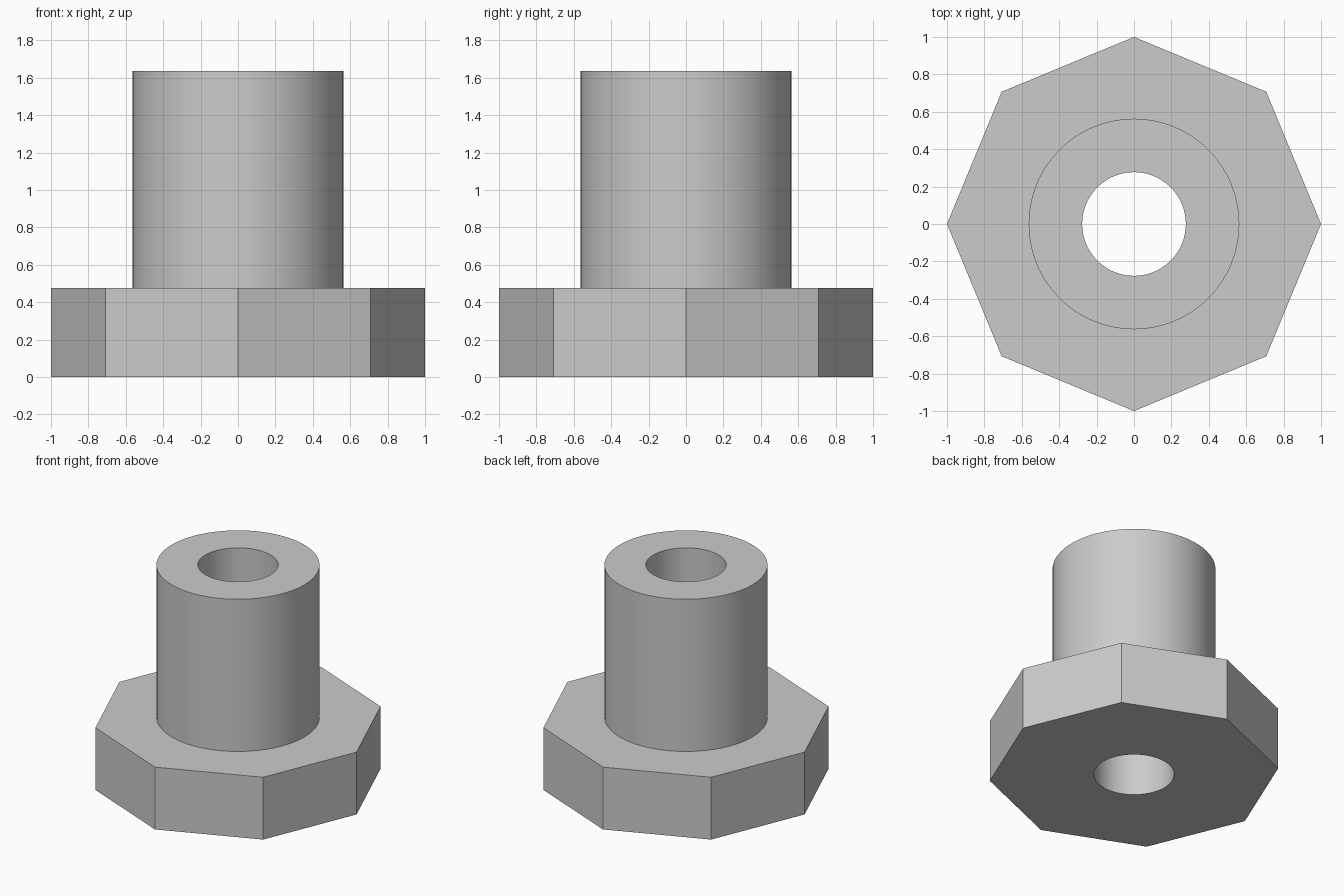
import bpy
import math

cube = bpy.data.objects.get("Cube")
if cube:
    bpy.data.objects.remove(cube, do_unlink=True)

FLANGE_TOP = 0.475
HEIGHT = 1.635

# Plain grey metal
grey = bpy.data.materials.new("grey_metal")
grey.use_nodes = True
colour = (0.6, 0.6, 0.6, 1)
grey.diffuse_color = colour
grey.node_tree.nodes["Principled BSDF"].inputs["Base Color"].default_value = colour


def prism(name, sides, radius, bottom, top):
    bpy.ops.mesh.primitive_cylinder_add(
        vertices=sides, radius=radius, depth=top - bottom,
        location=(0, 0, (top + bottom) / 2))
    obj = bpy.context.object
    obj.name = name
    obj.data.materials.append(grey)
    return obj


def combine(body, tool, operation):
    mod = body.modifiers.new(operation.lower(), 'BOOLEAN')
    mod.operation = operation
    mod.solver = 'EXACT'
    mod.object = tool
    bpy.context.view_layer.objects.active = body
    bpy.ops.object.modifier_apply(modifier=mod.name)
    bpy.data.objects.remove(tool, do_unlink=True)


# Octagonal flange, joined to the round sleeve
body = prism("flanged_bushing", 8, 1.0, 0, FLANGE_TOP)
sleeve = prism("sleeve", 96, 0.563, FLANGE_TOP / 2, HEIGHT)
combine(body, sleeve, 'UNION')

# Bore through the full height
bore = prism("bore_cutter", 96, 0.277, -0.1, HEIGHT + 0.1)
combine(body, bore, 'DIFFERENCE')

# Smooth round walls, sharp rims and flange corners
bpy.ops.object.select_all(action='DESELECT')
body.select_set(True)
bpy.context.view_layer.objects.active = body
bpy.ops.object.shade_smooth_by_angle(angle=math.radians(30))
